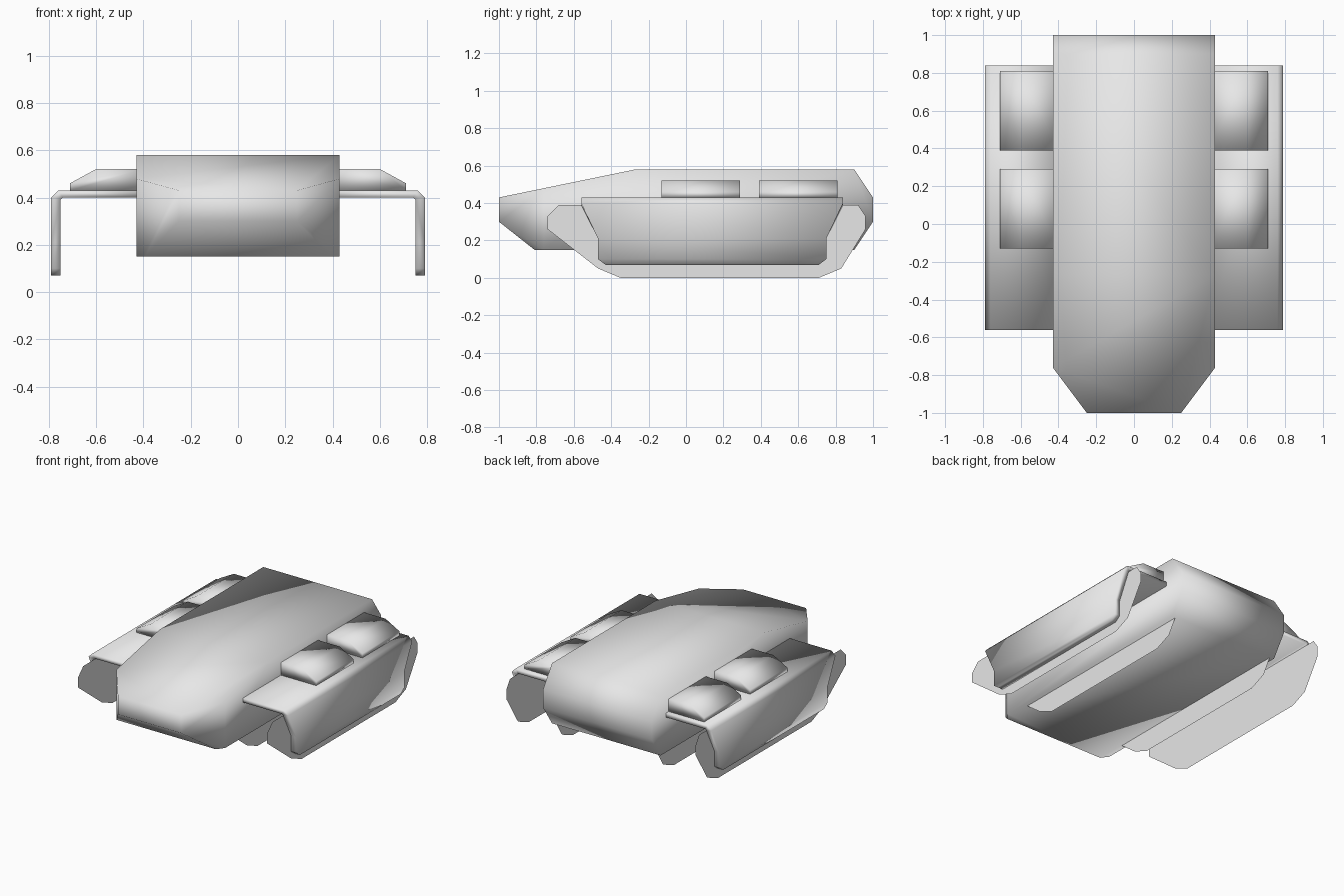
import bpy, bmesh
from mathutils import Vector

cube = bpy.data.objects.get("Cube")
if cube:
    bpy.data.objects.remove(cube, do_unlink=True)

grey = bpy.data.materials.new("light_grey")
grey.use_nodes = True
grey.diffuse_color = (0.8, 0.8, 0.8, 1)
grey.node_tree.nodes["Principled BSDF"].inputs["Base Color"].default_value = (0.8, 0.8, 0.8, 1)


def finish(bm, name, smooth=True, closed=True):
    if closed:
        bmesh.ops.recalc_face_normals(bm, faces=bm.faces)
    for f in bm.faces:
        f.smooth = smooth
    mesh = bpy.data.meshes.new(name)
    bm.to_mesh(mesh)
    bm.free()
    mesh.materials.append(grey)
    obj = bpy.data.objects.new(name, mesh)
    bpy.context.collection.objects.link(obj)
    return obj


def prism(points, offset):
    """Extrude a closed outline of 3D points along an offset."""
    bm = bmesh.new()
    face = bm.faces.new([bm.verts.new(p) for p in points])
    new = bmesh.ops.extrude_face_region(bm, geom=[face])["geom"]
    bmesh.ops.translate(bm, vec=offset, verts=[v for v in new if isinstance(v, bmesh.types.BMVert)])
    return bm


# Hull: side profile across the width, with the nose corners cut off
HALF = 0.43
hull_profile = [(-1, .43), (-1, .30), (-.81, .15), (.9, .15),
                (1, .30), (1, .43), (.9, .58), (-.27, .58)]
hull = prism([(-HALF, y, z) for y, z in hull_profile], (2 * HALF, 0, 0))
for s in (-1, 1):
    cut = bmesh.ops.bisect_plane(
        hull, geom=hull.verts[:] + hull.edges[:] + hull.faces[:],
        plane_co=(s * HALF, -.76, 0), plane_no=Vector((s * .24, -.18, 0)).normalized(),
        clear_outer=True)
    rim = [e for e in cut["geom_cut"] if isinstance(e, bmesh.types.BMEdge)]
    bmesh.ops.holes_fill(hull, edges=rim, sides=0)
finish(hull, "hull")

# Fender section: outer and inner stations (x, z), with the y range at each
outer = [(.40, .43), (.76, .43), (.79, .40), (.79, .21), (.79, .10), (.79, .07)]
inner = [(.40, .40), (.74, .40), (.75, .39), (.75, .21), (.75, .10), (.75, .07)]
ranges = [(-.56, .84), (-.56, .84), (-.56, .84), (-.47, .75), (-.47, .75), (-.43, .71)]


def fender(s, name):
    bm = bmesh.new()
    rows = []
    for o, i, (y0, y1) in zip(outer, inner, ranges):
        corners = ((o, y0), (o, y1), (i, y1), (i, y0))
        rows.append([bm.verts.new((s * p[0], y, p[1])) for p, y in corners])
    for a, b in zip(rows, rows[1:]):
        for k in range(4):
            n = (k + 1) % 4
            bm.faces.new((a[k], a[n], b[n], b[k]))
    bm.faces.new(rows[0])
    bm.faces.new(rows[-1])
    finish(bm, name)


# Flat track side outline (y, z)
track = [(-.68, .39), (-.74, .33), (-.74, .26), (-.47, .05), (-.35, 0),
         (.71, 0), (.83, .05), (.96, .26), (.96, .33), (.92, .39)]
pod = [(.40, .43), (.40, .52), (.60, .52), (.71, .46), (.71, .43)]

for s, side in ((1, "left"), (-1, "right")):
    fender(s, side + "_fender")

    # Raised pods on the fender
    for y, place in ((-.13, "front"), (.39, "rear")):
        finish(prism([(s * x, y, z) for x, z in pod], (0, .42, 0)), f"{side}_{place}_pod")

    # Thin track plates, one under the hull and one inside the fender
    for x, place in ((.40, "inner"), (.748, "outer")):
        bm = bmesh.new()
        pts = track if s > 0 else track[::-1]
        bm.faces.new([bm.verts.new((s * x, y, z)) for y, z in pts])
        finish(bm, f"{side}_{place}_track_plate", smooth=False, closed=False)
